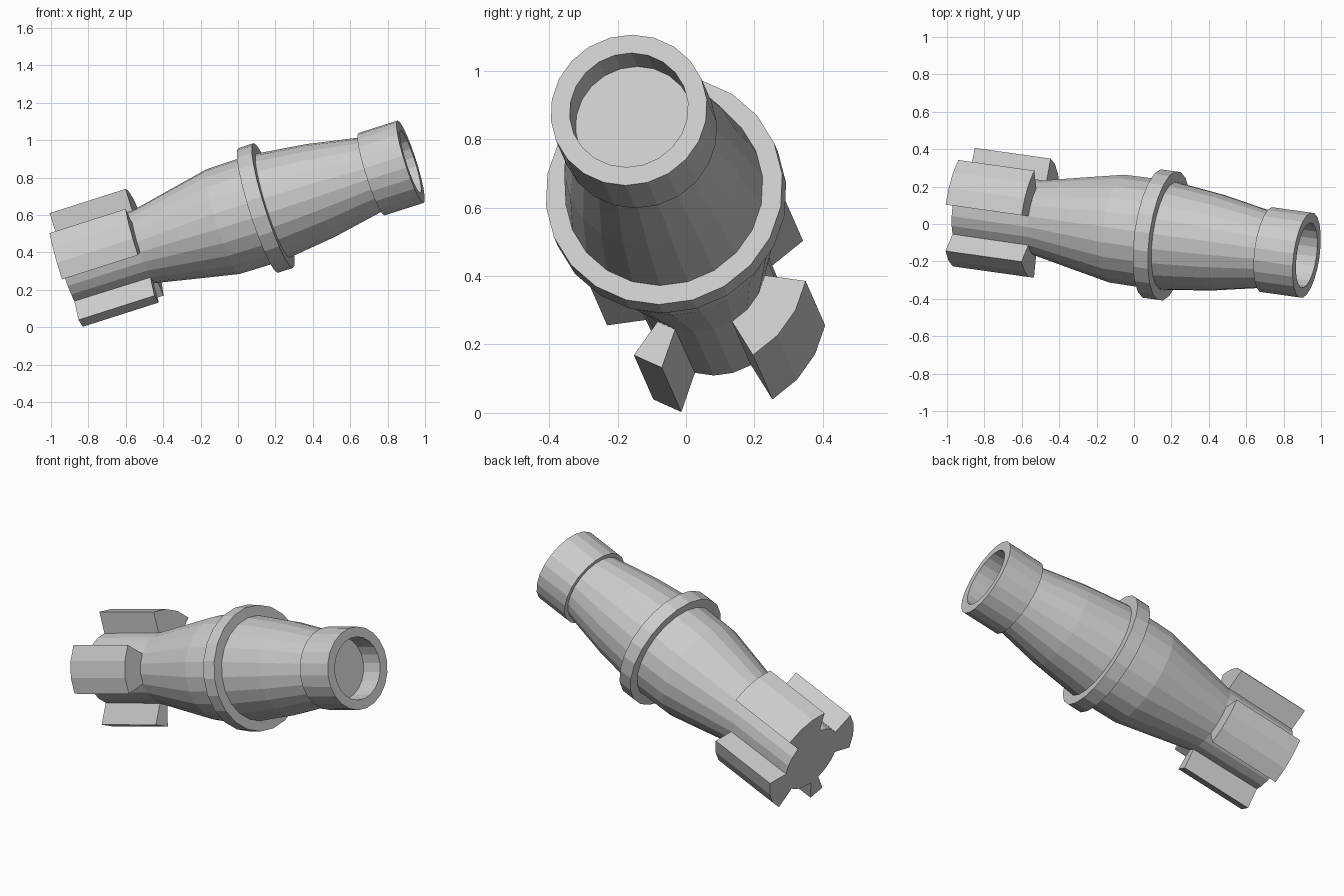
import bpy, bmesh, math
from mathutils import Vector, Matrix

if "Cube" in bpy.data.objects:
    bpy.data.objects.remove(bpy.data.objects["Cube"])

SIDES = 22
STEP = 2 * math.pi / SIDES

# Tilted centre line running from the tail to the open mouth
tail = Vector((-0.91, 0.09, 0.30))
mouth = Vector((0.923, -0.167, 0.885))
axis = (mouth - tail).normalized()
side = Vector((0, 0, 1)).cross(axis).normalized()
up = axis.cross(side)
FRAME = Matrix.Translation(tail) @ Matrix((side, up, axis)).transposed().to_4x4()


def lathe(profile, cap_start=False, cap_end=False):
    """Turn (radius, distance) points around local z; returns bmesh and face bands."""
    bm = bmesh.new()
    rings = [[bm.verts.new((r * math.cos(math.pi / 2 - k * STEP),
                            r * math.sin(math.pi / 2 - k * STEP), s))
              for k in range(SIDES)] for r, s in profile]
    bands = []
    for a, b in zip(rings, rings[1:]):
        bands.append([bm.faces.new((a[k], a[(k + 1) % SIDES], b[(k + 1) % SIDES], b[k]))
                      for k in range(SIDES)])
    if cap_start:
        bm.faces.new(rings[0])
    if cap_end:
        bm.faces.new(rings[-1])
    return bm, bands


def finish(bm, name):
    bmesh.ops.recalc_face_normals(bm, faces=bm.faces[:])
    mesh = bpy.data.meshes.new(name)
    bm.to_mesh(mesh)
    bm.free()
    obj = bpy.data.objects.new(name, mesh)
    bpy.context.collection.objects.link(obj)
    obj.matrix_world = FRAME
    return obj


# Hull with tail fins pulled out of the rear band
bm, bands = lathe([(0.200, 0.0), (0.203, 0.43), (0.250, 0.66), (0.294, 0.88),
                   (0.297, 1.12), (0.260, 1.43), (0.204, 1.73)], True, True)
# three wide fins and one narrow fin, each given as (first face, face count)
for first, count in ((0, 3), (6, 3), (12, 1), (16, 3)):
    faces = [bands[0][first + i] for i in range(count)]
    out = bmesh.ops.extrude_face_region(bm, geom=faces)
    bmesh.ops.delete(bm, geom=[f for f in faces if f.is_valid], context='FACES_ONLY')
    for v in out["geom"]:
        if isinstance(v, bmesh.types.BMVert):
            k = 0.325 / v.co.xy.length
            v.co.x *= k
            v.co.y *= k
finish(bm, "hull_with_fins")

# Raised band around the widest part
bm, _ = lathe([(0.285, 1.078), (0.350, 1.078), (0.350, 1.163), (0.285, 1.163)])
finish(bm, "middle_band")

# Mouth collar with a shallow recess
bm, _ = lathe([(0.195, 1.72), (0.231, 1.72), (0.231, 1.941), (0.175, 1.941),
               (0.175, 1.81)], False, True)
finish(bm, "mouth_collar")
